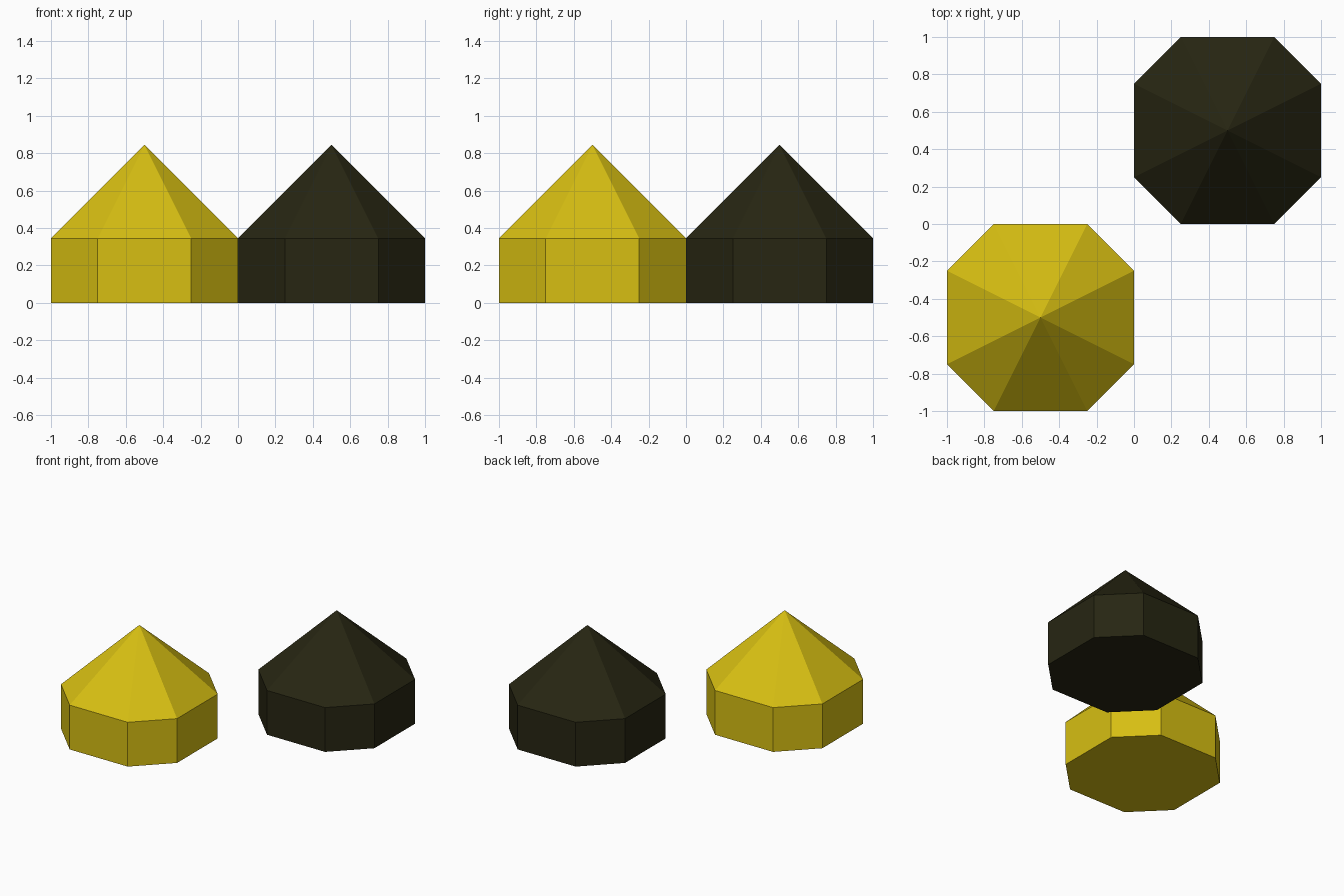
import bpy
import bmesh

cube = bpy.data.objects.get("Cube")
if cube:
    bpy.data.objects.remove(cube, do_unlink=True)

WALL_TOP = 0.345   # height of the upright sides
APEX = 0.845       # height of the point
HALF = 0.5         # half width of the octagon
CORNER = 0.25      # half length of its straight sides


def make_material(name, color):
    mat = bpy.data.materials.new(name)
    mat.use_nodes = True
    mat.diffuse_color = color
    mat.node_tree.nodes["Principled BSDF"].inputs["Base Color"].default_value = color
    return mat


def make_pointed_block(name, x, y, mat):
    # Octagonal outline, anticlockwise
    outline = [(HALF, -CORNER), (HALF, CORNER), (CORNER, HALF), (-CORNER, HALF),
               (-HALF, CORNER), (-HALF, -CORNER), (-CORNER, -HALF), (CORNER, -HALF)]
    bm = bmesh.new()
    low = [bm.verts.new((px, py, 0)) for px, py in outline]
    high = [bm.verts.new((px, py, WALL_TOP)) for px, py in outline]
    tip = bm.verts.new((0, 0, APEX))
    # Base, upright sides and sloping top
    bm.faces.new(low[::-1])
    for i in range(8):
        j = (i + 1) % 8
        bm.faces.new((low[i], low[j], high[j], high[i]))
        bm.faces.new((high[i], high[j], tip))
    mesh = bpy.data.meshes.new(name)
    bm.to_mesh(mesh)
    bm.free()
    mesh.materials.append(mat)
    obj = bpy.data.objects.new(name, mesh)
    obj.location = (x, y, 0)
    bpy.context.collection.objects.link(obj)
    return obj


yellow = make_material("yellow", (0.68, 0.52, 0.006, 1))
black = make_material("olive_black", (0.020, 0.019, 0.006, 1))

# Two matching blocks set corner to corner
make_pointed_block("yellow_pointed_block", -0.5, -0.5, yellow)
make_pointed_block("black_pointed_block", 0.5, 0.5, black)
